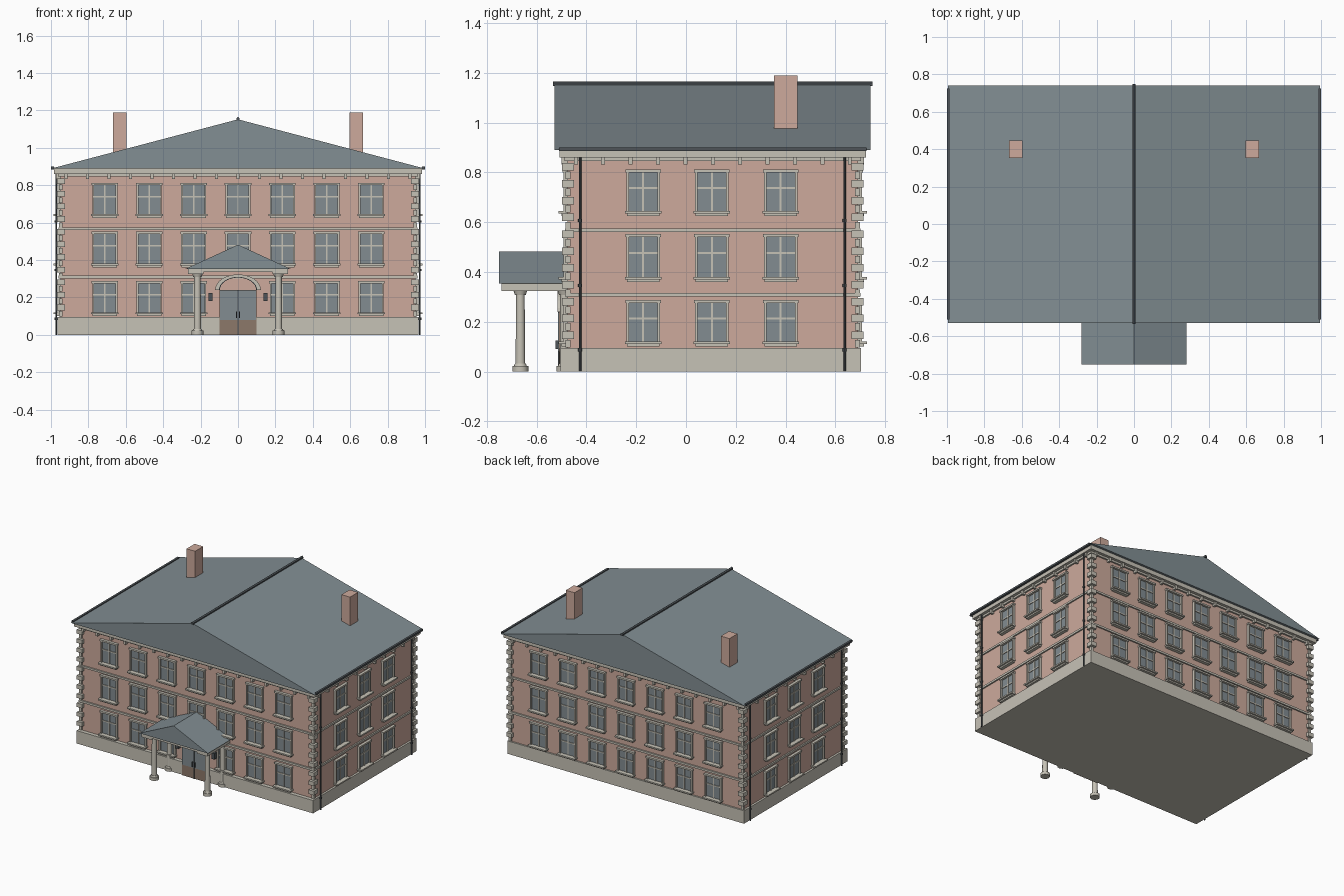
import bpy, bmesh, math
from mathutils import Matrix, Vector

if "Cube" in bpy.data.objects:
    bpy.data.objects.remove(bpy.data.objects["Cube"])


def material(name, rgb):
    m = bpy.data.materials.new(name)
    lin = [(c / 255 / 12.92 if c < 11 else ((c / 255 + 0.055) / 1.055) ** 2.4) for c in rgb]
    m.diffuse_color = (*lin, 1)
    m.use_nodes = True
    m.node_tree.nodes["Principled BSDF"].inputs["Base Color"].default_value = m.diffuse_color
    return m


BRICK = material("pink brick", (205, 170, 156))
STONE = material("pale stone", (198, 194, 182))
ROOF = material("slate grey roof", (130, 142, 147))
GLASS = material("blue grey glass", (130, 140, 145))
WOOD = material("brown door wood", (140, 120, 106))
METAL = material("dark metal", (78, 84, 88))


def finish(name, bm, mat, smooth=False):
    bmesh.ops.recalc_face_normals(bm, faces=bm.faces)
    me = bpy.data.meshes.new(name)
    bm.to_mesh(me)
    bm.free()
    me.materials.append(mat)
    ob = bpy.data.objects.new(name, me)
    bpy.context.collection.objects.link(ob)
    if smooth:
        bpy.context.view_layer.objects.active = ob
        ob.select_set(True)
        bpy.ops.object.shade_smooth_by_angle(angle=math.radians(40))
        ob.select_set(False)
    return ob


def box(bm, a, b, frame=Matrix()):
    a, b = Vector(a), Vector(b)
    mat = frame @ Matrix.Translation((a + b) / 2) @ Matrix.Diagonal((*(b - a), 1))
    bmesh.ops.create_cube(bm, size=1, matrix=mat)


def post(bm, x, y, z0, z1, r0, r1, n=16):
    bmesh.ops.create_cone(bm, cap_ends=True, segments=n, radius1=r0, radius2=r1,
                          depth=z1 - z0, matrix=Matrix.Translation((x, y, (z0 + z1) / 2)))


def extrude_profile(bm, pts, y0, y1):
    """Extrude an (x, z) outline along y."""
    f = bm.faces.new([bm.verts.new((x, y0, z)) for x, z in pts])
    new = bmesh.ops.extrude_face_region(bm, geom=[f])["geom"]
    bmesh.ops.translate(bm, vec=(0, y1 - y0, 0),
                        verts=[v for v in new if isinstance(v, bmesh.types.BMVert)])


WX, Y0, Y1 = 0.95, -0.475, 0.69     # wall faces
YC = (Y0 + Y1) / 2

# Brick body and stone plinth
bm = bmesh.new()
box(bm, (-WX, Y0, 0.05), (WX, Y1, 0.88))
finish("brick_walls", bm, BRICK)
bm = bmesh.new()
box(bm, (-0.965, -0.503, 0), (0.965, 0.702, 0.095))
finish("stone_plinth", bm, STONE)

# Each facade frame: x along the wall, y into the wall, z up
def facade(x, y, deg):
    return Matrix.Translation((x, y, 0)) @ Matrix.Rotation(math.radians(deg), 4, 'Z')


long_u = [i * 0.2374 for i in range(-3, 4)]
FACADES = [("front", facade(0, Y0, 0), long_u, WX),
           ("back", facade(0, Y1, 180), long_u, WX),
           ("right", facade(WX, 0.104, 90), [-0.276, 0, 0.276], 0.58),
           ("left", facade(-WX, 0.104, -90), [-0.276, 0, 0.276], 0.58)]
ROWS = [(0.12, 0.275), (0.38, 0.54), (0.645, 0.80)]

# Windows: glass, surround, sill and glazing bars
for side, fr, centres, half in FACADES:
    glass, trim = bmesh.new(), bmesh.new()
    for row, (z0, z1) in enumerate(ROWS):
        for u in centres:
            if side == "front" and row == 0 and abs(u) < 0.01:
                continue
            w = 0.057
            box(glass, (u - w, -0.004, z0), (u + w, 0.004, z1), fr)
            for s in (-1, 1):
                xs = sorted((u + s * w, u + s * (w + 0.010)))
                box(trim, (xs[0], -0.016, z0), (xs[1], 0.004, z1), fr)
            box(trim, (u - w - 0.014, -0.02, z1), (u + w + 0.014, 0.004, z1 + 0.012), fr)
            box(trim, (u - w - 0.016, -0.037, z0 - 0.01), (u + w + 0.016, 0.004, z0), fr)
            box(trim, (u - w - 0.008, -0.024, z0 - 0.02), (u + w + 0.008, 0.004, z0 - 0.01), fr)
            zm = z0 + (z1 - z0) * 0.6
            box(trim, (u - 0.004, -0.009, z0), (u + 0.004, 0, z1), fr)
            box(trim, (u - w, -0.009, zm - 0.004), (u + w, 0, zm + 0.004), fr)
    finish(side + "_window_glass", glass, GLASS)
    finish(side + "_window_trim", trim, STONE)

    # Small brackets below the cornice
    bm = bmesh.new()
    n = 17 if half > 0.9 else 11
    mid = 0 if half > 0.9 else (YC - 0.104) * (1 if side == "right" else -1)
    for i in range(n):
        u = mid + (i / (n - 1) * 2 - 1) * (half - 0.03)
        box(bm, (u - 0.008, -0.024, 0.832), (u + 0.008, 0, 0.862), fr)
    finish(side + "_cornice_brackets", bm, STONE)

# String courses and stepped cornice
bm = bmesh.new()
for z0, z1, d in [(0.301, 0.316, 0.010), (0.561, 0.575, 0.010),
                  (0.846, 0.862, 0.012), (0.860, 0.893, 0.033)]:
    box(bm, (-WX - d, Y0 - d, z0), (WX + d, Y1 + d, z1))
finish("string_courses_and_cornice", bm, STONE)

# Corner quoins, large and small blocks in turn
bm = bmesh.new()
for sx in (-1, 1):
    for y, sy in ((Y0, -1), (Y1, 1)):
        for i in range(22):
            z = 0.097 + i * 0.0338
            out, inn = (0.022, 0.026) if i % 2 else (0.009, 0.012)
            xs = sorted((sx * (WX + out * 0.8), sx * (WX - inn)))
            ys = sorted((y + sy * out, y - sy * inn))
            box(bm, (xs[0], ys[0], z), (xs[1], ys[1], z + 0.030))
finish("corner_quoins", bm, STONE)

# Main gable roof, ridge cap and gutters
bm = bmesh.new()
extrude_profile(bm, [(-0.995, 0.89), (0.995, 0.89), (0, 1.152)], -0.528, 0.74)
finish("main_roof", bm, ROOF)
bm = bmesh.new()
extrude_profile(bm, [(-0.009, 1.146), (0.009, 1.146), (0.009, 1.158),
                     (0, 1.165), (-0.009, 1.158)], -0.535, 0.748)
finish("ridge_cap", bm, METAL)
bm = bmesh.new()
for s in (-1, 1):
    xs = sorted((s * 0.984, s * 1.0))
    box(bm, (xs[0], -0.51, 0.885), (xs[1], 0.725, 0.899))
finish("roof_gutters", bm, METAL)

# Downpipes with brackets
bm = bmesh.new()
for sx in (-1, 1):
    for y in (-0.425, 0.637):
        x = sx * 0.972
        post(bm, x, y, 0, 0.865, 0.005, 0.005, 8)
        for z in (0.08, 0.34, 0.60):
            post(bm, x, y, z, z + 0.012, 0.008, 0.008, 8)
finish("downpipes", bm, METAL, True)

# Chimneys
bm = bmesh.new()
for s in (-1, 1):
    box(bm, (s * 0.632 - 0.035, 0.353, 0.975), (s * 0.632 + 0.035, 0.447, 1.188))
finish("chimneys", bm, BRICK)

# Porch roof and the beams that carry it
bm = bmesh.new()
extrude_profile(bm, [(-0.28, 0.353), (0.28, 0.353), (0, 0.482)], -0.75, Y0)
finish("porch_roof", bm, ROOF)
bm = bmesh.new()
for s in (-1, 1):
    xs = sorted((s * 0.185, s * 0.268))
    box(bm, (xs[0], -0.74, 0.324), (xs[1], Y0, 0.353))
box(bm, (-0.185, -0.74, 0.335), (0.185, -0.69, 0.353))
box(bm, (-0.185, -0.69, 0.345), (0.185, Y0, 0.353))
finish("porch_beams", bm, STONE)

# Porch columns, free-standing in front and engaged at the wall
bm = bmesh.new()
for sx in (-1, 1):
    for y in (-0.665, -0.488):
        x = sx * 0.217
        post(bm, x, y, 0, 0.022, 0.032, 0.032)
        post(bm, x, y, 0.022, 0.032, 0.026, 0.022)
        post(bm, x, y, 0.03, 0.31, 0.0195, 0.017)
        post(bm, x, y, 0.308, 0.326, 0.022, 0.028)
finish("porch_columns", bm, STONE, True)

# Double door: wooden leaf, glazed upper panes, frame and handles
DY = -0.503
bm = bmesh.new()
box(bm, (-0.1, DY - 0.006, 0), (0.1, Y0, 0.24))
finish("door_leaves", bm, WOOD)
bm = bmesh.new()
for s in (-1, 1):
    xs = sorted((s * 0.003, s * 0.097))
    box(bm, (xs[0], DY - 0.010, 0.08), (xs[1], DY - 0.004, 0.237))
finish("door_glass", bm, GLASS)
bm = bmesh.new()
box(bm, (-0.002, DY - 0.011, 0), (0.002, DY, 0.24))
for s in (-1, 1):
    box(bm, (s * 0.009 - 0.003, DY - 0.02, 0.09), (s * 0.009 + 0.003, DY - 0.008, 0.125))
finish("door_handles", bm, METAL)

# Arched hood over the door
def arch(name, r0, r1, y0, mat, zc=0.24, squash=0.68):
    bm = bmesh.new()
    ang = [math.pi * i / 16 for i in range(17)]
    pts = [(r1 * math.cos(a), zc + r1 * squash * math.sin(a)) for a in ang]
    if r0:
        pts += [(r0 * math.cos(a), zc + r0 * squash * math.sin(a)) for a in reversed(ang)]
    extrude_profile(bm, pts, y0, Y0 + 0.002)
    finish(name, bm, mat)


arch("door_arch", 0.102, 0.122, -0.515, STONE)
arch("door_arch_inner_line", 0.097, 0.102, -0.508, METAL)
arch("door_tympanum", 0, 0.097, -0.483, BRICK)

# Wall lamps beside the door
bm = bmesh.new()
for s in (-1, 1):
    box(bm, (s * 0.147 - 0.011, -0.502, 0.18), (s * 0.147 + 0.011, Y0, 0.224))
finish("wall_lamps", bm, METAL)
